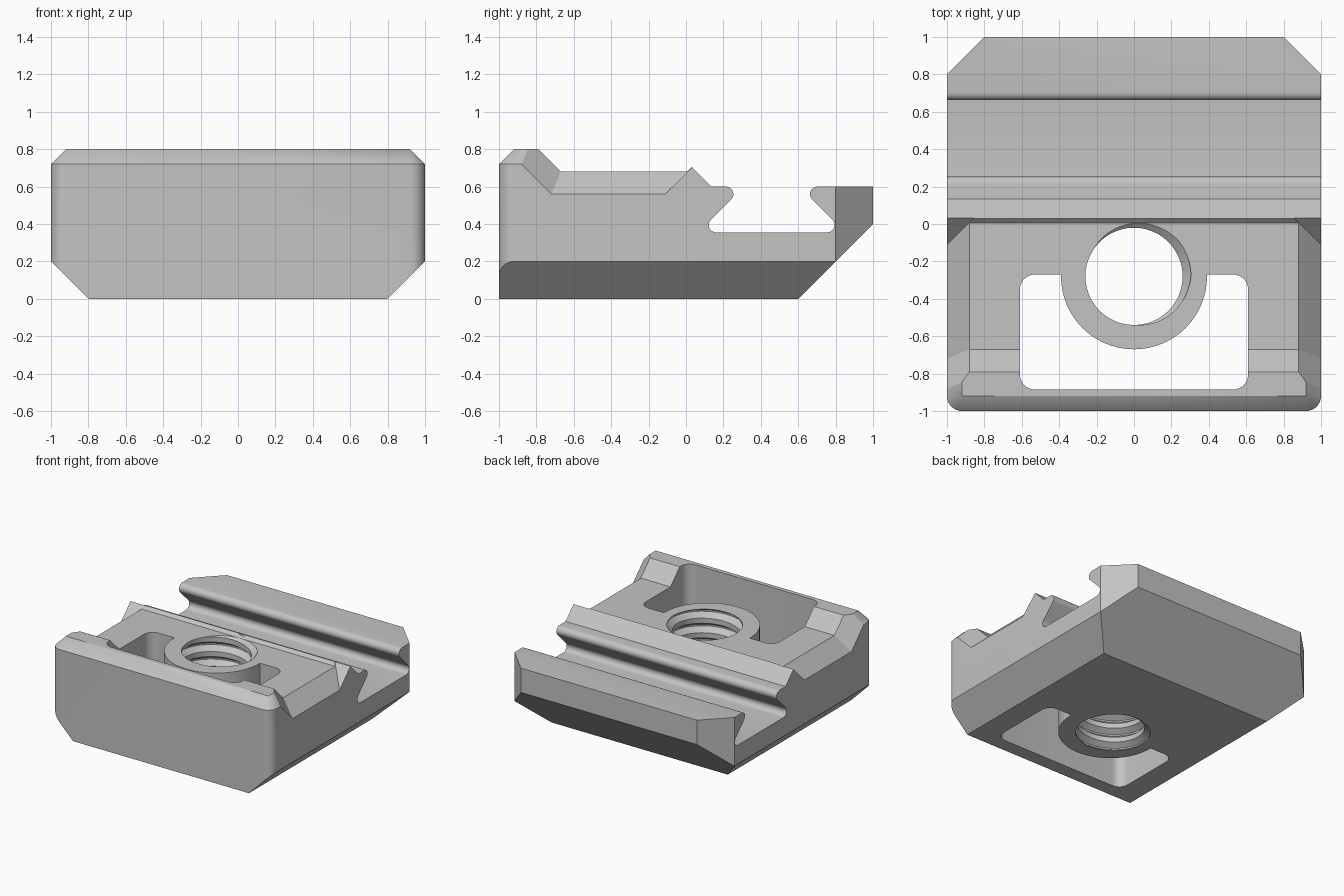
import bpy, bmesh
from math import sin, cos, pi, tau, sqrt
from mathutils import Vector

if "Cube" in bpy.data.objects:
    bpy.data.objects.remove(bpy.data.objects["Cube"])

grey = bpy.data.materials.new("satin_grey")
grey.use_nodes = True
colour = (0.55, 0.55, 0.55, 1)
grey.diffuse_color = colour
grey.node_tree.nodes["Principled BSDF"].inputs["Base Color"].default_value = colour


def finish(name, bm):
    bmesh.ops.recalc_face_normals(bm, faces=bm.faces)
    mesh = bpy.data.meshes.new(name)
    bm.to_mesh(mesh)
    bm.free()
    mesh.materials.append(grey)
    obj = bpy.data.objects.new(name, mesh)
    bpy.context.collection.objects.link(obj)
    return obj


def rounded(corners, steps=8):
    """Outline from (u, v, radius) corners, with each radius as an arc."""
    out = []
    for i, (u, v, r) in enumerate(corners):
        p = Vector((u, v))
        if not r:
            out.append(p)
            continue
        a = (Vector(corners[i - 1][:2]) - p).normalized()
        b = (Vector(corners[(i + 1) % len(corners)][:2]) - p).normalized()
        half = a.angle(b) / 2
        centre = p + (a + b).normalized() * (r / sin(half))
        start = p + a * (r * cos(half) / sin(half)) - centre
        end = p + b * (r * cos(half) / sin(half)) - centre
        sweep = start.angle(end)
        for k in range(steps + 1):
            t = k / steps
            out.append(centre + (start * sin((1 - t) * sweep)
                                 + end * sin(t * sweep)) / sin(sweep))
    return out


def prism(name, outline, place, low, high):
    bm = bmesh.new()
    rings = [[bm.verts.new(place(u, v, w)) for u, v in outline] for w in (low, high)]
    bm.faces.new(rings[0])
    bm.faces.new(rings[1])
    n = len(outline)
    for i in range(n):
        j = (i + 1) % n
        bm.faces.new((rings[0][i], rings[0][j], rings[1][j], rings[1][i]))
    return finish(name, bm)


def convex(name, points, planes):
    """Convex solid trimmed by planes: keeps normal . p <= offset."""
    for normal, offset in [(None, 0)] + planes:
        bm = bmesh.new()
        for p in points:
            bm.verts.new(p)
        bmesh.ops.convex_hull(bm, input=bm.verts)
        if normal:
            n = Vector(normal)
            bmesh.ops.bisect_plane(bm, geom=bm.verts[:] + bm.edges[:] + bm.faces[:],
                                   plane_co=n * (offset / n.length_squared),
                                   plane_no=n, clear_outer=True)
        bmesh.ops.remove_doubles(bm, verts=bm.verts, dist=1e-5)
        points = [v.co.copy() for v in bm.verts]
        bm.free()
    bm = bmesh.new()
    for p in points:
        bm.verts.new(p)
    hull = bmesh.ops.convex_hull(bm, input=bm.verts)
    spare = {g for g in hull["geom_interior"] + hull["geom_unused"]
             if isinstance(g, bmesh.types.BMVert)}
    bmesh.ops.delete(bm, geom=list(spare), context="VERTS")
    bmesh.ops.dissolve_limit(bm, angle_limit=0.01, verts=bm.verts, edges=bm.edges)
    return finish(name, bm)


# Side profile: dovetail slot, ridge, recessed floor and front ramp
lip, foot = 0.31, 0.065
slot_sum = 0.916
profile = rounded([
    (-1.2, -0.2, 0), (1.2, -0.2, 0), (1.2, 0.6, 0),
    (slot_sum - lip, 0.6, 0.04), (slot_sum - foot, 0.355, 0.04),
    (foot, 0.355, 0.04), (lip, 0.6, 0.04),
    (0.135, 0.6, 0), (0.03, 0.705, 0), (0.005, 0.68, 0),
    (-0.67, 0.68, 0), (-0.99, 1, 0), (-1.2, 1, 0)])
body = prism("clamp_body", profile, lambda u, v, w: (w, u, v), -1.2, 1.2)

# Outer envelope: rounded front corners, chamfered top, base and back
shell = []
for s in (-1, 1):
    for z in (0, 0.72):
        shell.append((s, 1, z))
        for k in range(9):
            a = k / 8 * pi / 2
            shell.append((s * (0.92 + 0.08 * cos(a)), -0.92 - 0.08 * sin(a), z))
    shell += [(s * 0.92, 1, 0.8), (s * 0.92, -0.92, 0.8)]
trims = [((0, 1, -1), 0.6)]
for s in (-1, 1):
    trims += [((s, 0, -1), 0.8), ((s, 1, 0), 1.8)]
envelope = convex("envelope_cutter", shell, trims)

# Sloped side relief of the recessed floor
box = [(x, y, z) for x in (0.5, 1.3) for y in (-1.3, 0.5) for z in (0.3, 1.2)]
reliefs = []
for s in (-1, 1):
    reliefs.append(convex("relief_cutter", [(s * x, y, z) for x, y, z in box], [
        ((-s, 0, -1), -1.56),
        ((-s * sqrt(2), -1, -1), -1.255),
        ((0, 1, -1), -0.67)]))

# Through window that wraps around the boss
cy = -0.28
boss = [(0.39 * cos(a), cy + 0.39 * sin(a), 0)
        for a in (pi + pi * k / 40 for k in range(41))]
window = rounded([(0.61, -0.27, 0.08), (0.61, -0.885, 0.08),
                  (-0.61, -0.885, 0.08), (-0.61, -0.27, 0.08),
                  (-0.39, -0.27, 0)] + boss + [(0.39, -0.27, 0)])
window_cutter = prism("window_cutter", window, lambda u, v, w: (u, v, w), -0.3, 1.2)


# Threaded bore: helical rows of a crest and root outline
def thread_cutter(pitch=0.12, turns=12, cols=48):
    steps = [(0, 0.26), (0.35, 0.26), (0.65, 0.305), (0.75, 0.305)]
    base = 0.68 - 8.755 * pitch
    bm = bmesh.new()
    grid = []
    for j in range(cols):
        a = tau * j / cols
        grid.append([bm.verts.new((r * cos(a), cy + r * sin(a),
                                   base + pitch * (k + o + j / cols)))
                     for k in range(turns) for o, r in steps])
    n = len(steps)
    for j in range(cols):
        last = j == cols - 1
        left = grid[j]
        right = grid[0][n:] if last else grid[j + 1]
        for i in range(min(len(left), len(right)) - 1):
            bm.faces.new((left[i], right[i], right[i + 1], left[i + 1]))
    mid = base + pitch * turns / 2
    rim = [e for e in bm.edges if e.is_boundary]
    for top in (False, True):
        pole = bm.verts.new((0, cy, mid + (1 if top else -1)))
        for e in rim:
            if (e.verts[0].co.z > mid) == top:
                bm.faces.new((e.verts[0], e.verts[1], pole))
    return finish("bore_cutter", bm)


# Carve the body
cuts = [(envelope, "INTERSECT"), (window_cutter, "DIFFERENCE"), (thread_cutter(), "DIFFERENCE")]
cuts += [(r, "DIFFERENCE") for r in reliefs]
bpy.context.view_layer.objects.active = body
for cutter, mode in cuts:
    cutter.hide_render = True
    mod = body.modifiers.new(cutter.name, "BOOLEAN")
    mod.operation = mode
    mod.solver = "EXACT"
    mod.object = cutter
    bpy.ops.object.modifier_apply(modifier=mod.name)
for cutter, mode in cuts:
    bpy.data.objects.remove(cutter)

bpy.ops.object.select_all(action="DESELECT")
body.select_set(True)
bpy.ops.object.shade_smooth_by_angle(angle=0.45)
